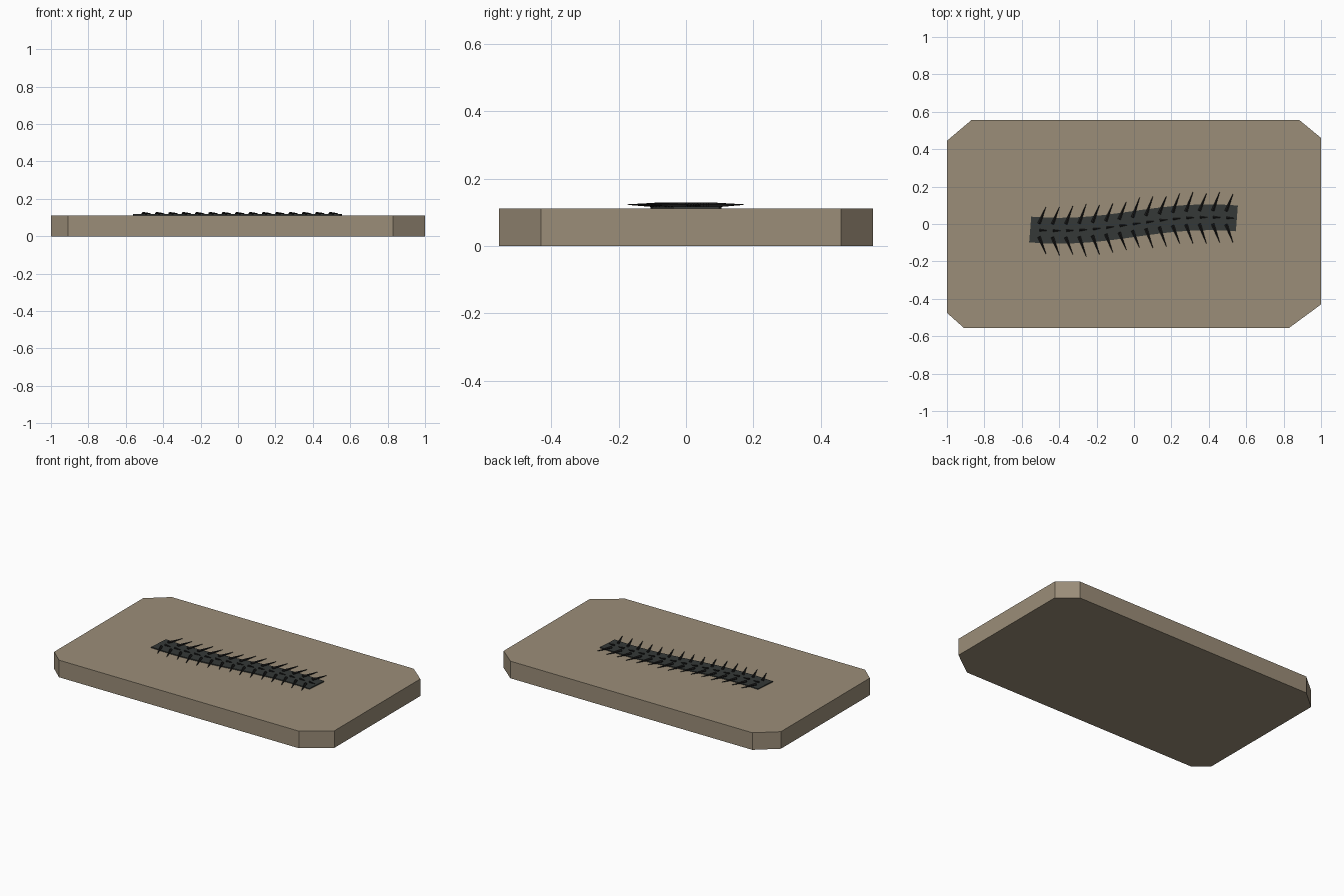
import bpy, bmesh, math, random
from mathutils import Vector

if "Cube" in bpy.data.objects:
    bpy.data.objects.remove(bpy.data.objects["Cube"])

random.seed(4)
TOP = 0.112


def material(name, rgb):
    m = bpy.data.materials.new(name)
    m.diffuse_color = (*rgb, 1)
    m.use_nodes = True
    m.node_tree.nodes["Principled BSDF"].inputs["Base Color"].default_value = m.diffuse_color
    return m


def finish(bm, name, mat):
    bmesh.ops.recalc_face_normals(bm, faces=bm.faces)
    me = bpy.data.meshes.new(name)
    bm.to_mesh(me)
    bm.free()
    ob = bpy.data.objects.new(name, me)
    bpy.context.collection.objects.link(ob)
    me.materials.append(mat)
    return ob


def prism(name, outline, z0, z1, mat):
    bm = bmesh.new()
    face = bm.faces.new([bm.verts.new((x, y, z0)) for x, y in outline])
    ext = bmesh.ops.extrude_face_region(bm, geom=[face])["geom"]
    for v in ext:
        if isinstance(v, bmesh.types.BMVert):
            v.co.z = z1
    return finish(bm, name, mat)


def spike(bm, a, b, r, sides=5):
    # tapered cone from root a to tip b
    a, b = Vector(a), Vector(b)
    d = b - a
    m = d.to_track_quat('Z', 'Y').to_matrix().to_4x4()
    m.translation = (a + b) / 2
    bmesh.ops.create_cone(bm, cap_ends=True, segments=sides, radius1=r,
                          radius2=0.001, depth=d.length, matrix=m)


def centre(x):
    return 0.036 * math.sin(x * math.pi / 0.8)


stone = material("stone", (0.33, 0.27, 0.19))
carbon = material("carbon", (0.035, 0.04, 0.038))
dark = material("dark_carbon", (0.012, 0.012, 0.012))

# Slab with uneven clipped corners
prism("stone_slab", [(-1, -0.475), (-0.91, -0.555), (0.83, -0.555), (1, -0.43),
                     (1, 0.46), (0.885, 0.555), (-0.87, 0.555), (-1, 0.445)],
      0, TOP, stone)

# Wavy fossil band, square to its centre line
xs = [-0.555 + 1.105 * i / 16 for i in range(17)]
sides = {}
for s in (-1, 1):
    sides[s] = []
    for x in xs:
        slope = (centre(x + 0.01) - centre(x - 0.01)) / 0.02
        n = Vector((-slope, 1)).normalized() * 0.069 * s
        sides[s].append((x + n.x, centre(x) + n.y))
prism("fossil_band", sides[-1] + sides[1][::-1], TOP - 0.002, 0.118, carbon)

# Paired side spines and short axis segments
spines, axis = bmesh.new(), bmesh.new()
for i in range(15):
    x = -0.5 + i / 14
    c = centre(x)
    for s in (-1, 1):
        reach = random.uniform(0.125, 0.142)
        spike(spines, (x - 0.008, c + s * 0.035, 0.121),
              (x + 0.03, c + s * reach, 0.123), 0.009)
    spike(axis, (x - 0.005, c, 0.120), (x + 0.035, centre(x + 0.035), 0.120), 0.007)
finish(spines, "side_spines", dark)
finish(axis, "axis_segments", dark)
